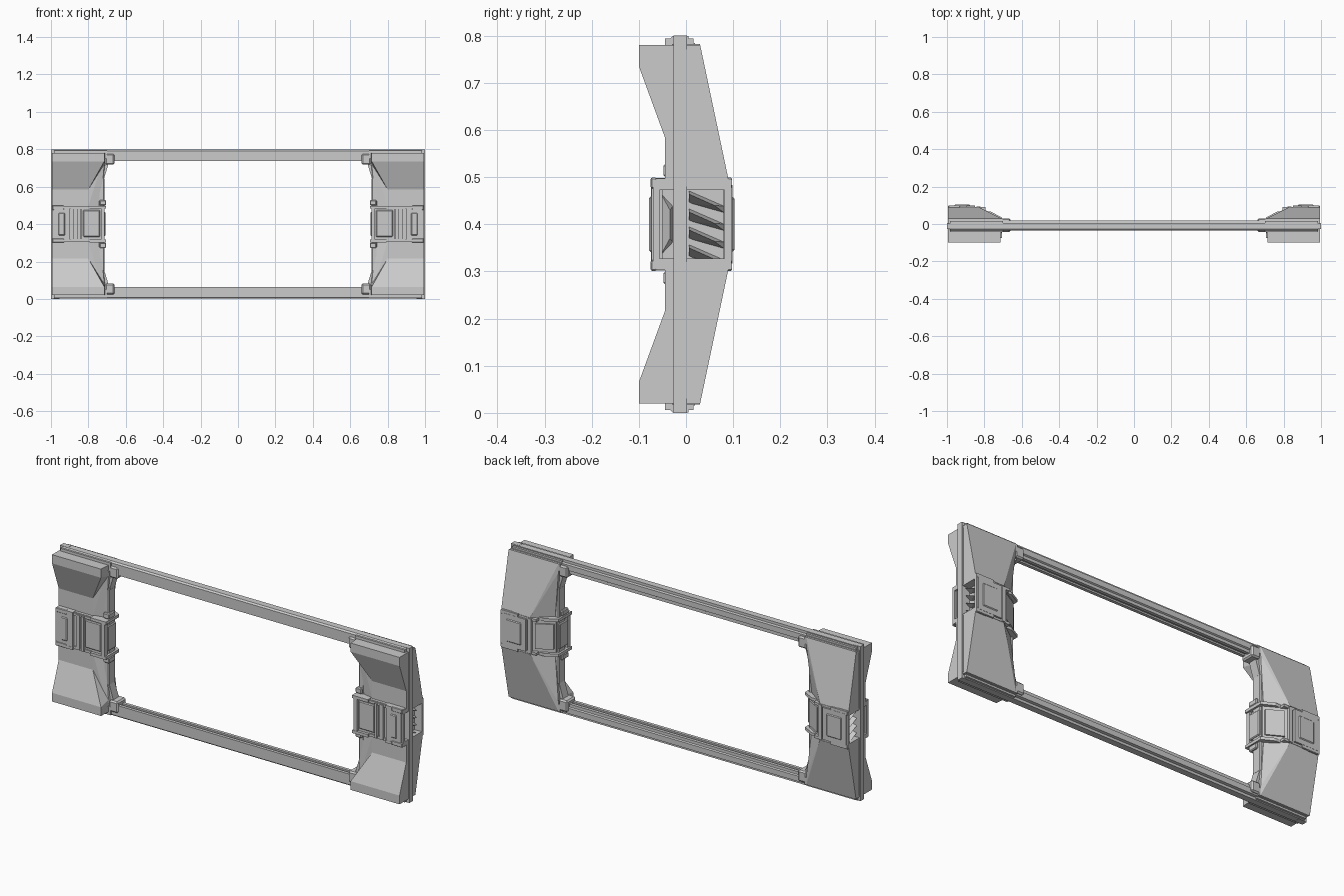
import bpy, bmesh

MID = 0.4  # mirror height: all z values below are relative to it


def finish(name, bm, mx=True, mz=True):
    bmesh.ops.recalc_face_normals(bm, faces=bm.faces)
    me = bpy.data.meshes.new(name)
    bm.to_mesh(me)
    bm.free()
    ob = bpy.data.objects.new(name, me)
    ob.location.z = MID
    bpy.context.collection.objects.link(ob)
    if mx or mz:
        m = ob.modifiers.new("mirror", 'MIRROR')
        m.use_axis = (mx, False, mz)
    return ob


def hull(name, pts, mz=True):
    bm = bmesh.new()
    for p in pts:
        bm.verts.new(p)
    r = bmesh.ops.convex_hull(bm, input=bm.verts)
    junk = [g for g in r["geom_interior"] if isinstance(g, bmesh.types.BMVert)]
    if junk:
        bmesh.ops.delete(bm, geom=junk, context='VERTS')
    bmesh.ops.dissolve_limit(bm, angle_limit=0.01, verts=bm.verts, edges=bm.edges)
    return finish(name, bm, mz=mz)


def prism(name, pts, axis, lo, hi, mz=True):
    """Extrude a flat outline along x (pts = y,z) or z (pts = x,y)."""
    def put(a, b, t):
        return (t, a, b) if axis == 'x' else (a, b, t)
    bm = bmesh.new()
    A = [bm.verts.new(put(a, b, lo)) for a, b in pts]
    B = [bm.verts.new(put(a, b, hi)) for a, b in pts]
    # no end face on the mirror plane
    if lo != 0:
        bm.faces.new(A)
    bm.faces.new(B)
    n = len(pts)
    for i in range(n):
        j = (i + 1) % n
        bm.faces.new((A[i], A[j], B[j], B[i]))
    return finish(name, bm, mz=mz)


def box(name, x0, x1, y0, y1, z0, z1, mz=True, bevel=0):
    ob = prism(name, [(x0, y0), (x1, y0), (x1, y1), (x0, y1)], 'z', z0, z1, mz)
    if bevel:
        b = ob.modifiers.new("chamfer", 'BEVEL')
        b.width, b.segments = bevel, 1
    return ob


# long rails with a stepped back and a grooved inner face
prism("long_rail", [(-.036, .337), (-.02, .337), (-.02, .345), (-.004, .345), (-.004, .337),
                    (.012, .337), (.012, .352), (.019, .356), (.019, .384), (.005, .386),
                    (.005, .399), (-.028, .399), (-.036, .392)], 'x', 0, .985)
box("rail_end_cap", .70, .985, -.044, .016, .35, .394)
box("rail_end_step", .70, .99, -.03, .03, .345, .382)

# outer end strip with a centre groove
box("end_strip", .955, 1.0, -.027, .002, 0, .4)
box("end_strip_lip", .955, .997, .002, .006, .08, .37)

# back shells: taper inward and rise toward the middle
hull("back_shell", [(.71, .03, .38), (.995, .03, .38), (.71, -.04, .38), (.995, -.04, .38),
                    (.71, .03, .335), (.71, -.03, .335), (.83, .09, .095), (.995, .09, .095),
                    (.735, .02, .095), (.735, -.03, .26), (.735, -.03, .095),
                    (.995, -.045, .095), (.80, -.045, .095), (.995, -.045, .185),
                    (.80, -.045, .185)])

# front hoods: lip, then a slope back to the waist
hull("front_hood", [(.715, -.1, .38), (.995, -.1, .38), (.715, -.1, .335), (.995, -.1, .335),
                    (.71, -.035, .38), (.995, -.035, .38), (.715, -.035, .32),
                    (.80, -.045, .185), (.995, -.045, .185), (.80, -.03, .185),
                    (.995, -.03, .185)])

# inner posts, struts and corner blocks
box("inner_post", .715, .745, -.035, .02, 0, .25, bevel=.005)
hull("corner_strut", [(x + dx, y, z) for x, z in ((.717, .24), (.69, .33)) for dx in (0, .03)
                      for y in (-.03, .015)])
box("corner_block", .66, .71, -.043, .03, .318, .376, bevel=.007)
box("post_cover", .705, .74, -.048, .005, .1, .128, bevel=.004)

# waist block wrapped around each end
WAIST = [(.725, -.06), (.955, -.06), (.955, .088), (.835, .088), (.725, .026)]
prism("waist_core", WAIST, 'z', -.095, .095, mz=False)

# flanges above and below the waist
prism("inner_flange", [(.705, -.074), (.795, -.074), (.795, .066), (.765, .066), (.705, .034)],
      'z', .083, .098)
box("outer_flange", .895, .992, -.074, .098, .083, .097)
box("middle_flange", .795, .895, -.066, .09, .08, .093)

# front plates and dividing bars
box("front_inner_plate", .738, .828, -.069, -.05, -.068, .075, mz=False, bevel=.004)
for x0, x1, y in ((.713, .733, .073), (.833, .846, .074), (.858, .88, .070)):
    box("front_divider", x0, x1, -y, -.05, 0, .09)
box("front_outer_plate", .898, .985, -.073, -.05, 0, .083)
box("front_outer_panel", .925, .96, -.078, -.06, -.06, .06, mz=False, bevel=.004)
box("inner_face_plate", .709, .73, -.05, .018, -.065, .065, mz=False, bevel=.004)

# back plates: one follows the slant, one sits on the outer block
prism("back_slant_plate", [(.735, .022), (.812, .066), (.808, .082), (.731, .038)],
      'z', -.065, .065, mz=False)
box("back_outer_plate", .85, .985, .08, .099, 0, .083)
box("back_outer_panel", .875, .96, .09, .103, -.058, .058, mz=False, bevel=.004)
box("back_divider", .822, .842, .065, .094, 0, .09)

# framed vent on the outer end
for y0, y1 in ((-.07, -.056), (.082, .096)):
    box("vent_side", .94, .995, y0, y1, 0, .095)
box("vent_edge", .94, .995, -.07, .096, .073, .095)
for y in (-.069, .091):
    box("vent_corner_clip", .93, .993, y - .006, y + .007, .076, .099, bevel=.003)

# slanted louvres in the vent
for i in range(4):
    z = .052 - i * .038
    hull("vent_louvre", [(.95, .006, z + .02), (.95, .084, z - .014), (.95, .006, z - .008),
                         (.95, .084, z - .03), (.982, .006, z + .012), (.982, .06, z - .012)],
         mz=False)
hull("vent_wedge", [(.95, -.057, -.072), (.95, -.057, .072), (.95, -.027, -.04),
                    (.95, -.027, .04), (.978, -.034, -.03), (.978, -.034, .03)], mz=False)
